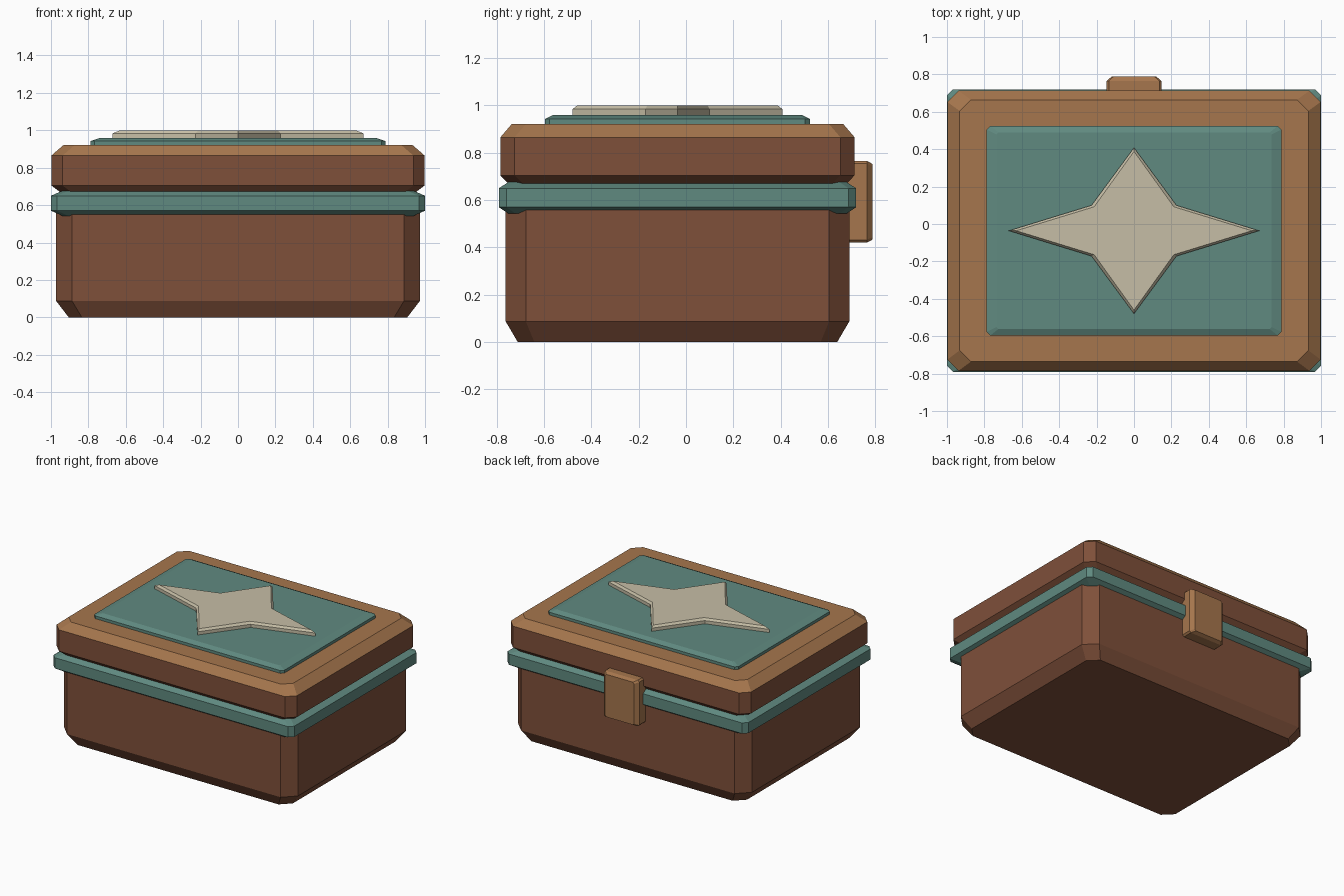
import bpy
import bmesh
from mathutils import Matrix

cube = bpy.data.objects.get("Cube")
if cube:
    bpy.data.objects.remove(cube, do_unlink=True)

BOX_Y = -0.036  # depth centre of the box body


def material(name, rgb):
    mat = bpy.data.materials.new(name)
    mat.use_nodes = True
    color = (*rgb, 1)
    mat.diffuse_color = color
    mat.node_tree.nodes["Principled BSDF"].inputs["Base Color"].default_value = color
    return mat


dark_brown = material("dark brown", (0.212, 0.08, 0.042))
light_brown = material("light brown", (0.381, 0.181, 0.074))
teal = material("teal", (0.117, 0.254, 0.216))
beige = material("beige", (0.565, 0.515, 0.381))


def octagon(hx, hy, cut):
    """Rectangle outline with clipped corners, counter-clockwise."""
    return [(hx, cut - hy), (hx, hy - cut), (hx - cut, hy), (cut - hx, hy),
            (-hx, hy - cut), (-hx, cut - hy), (cut - hx, -hy), (hx - cut, -hy)]


def star(tip_x, tip_y, in_x, in_y):
    """Four-pointed star outline, counter-clockwise."""
    return [(tip_x, 0), (in_x, in_y), (0, tip_y), (-in_x, in_y),
            (-tip_x, 0), (-in_x, -in_y), (0, -tip_y), (in_x, -in_y)]


def loft(name, rings, mats, matrix=Matrix.Translation((0, BOX_Y, 0)), rule=None):
    """Skin a stack of (height, outline) rings and cap both ends."""
    bm = bmesh.new()
    loops = [[bm.verts.new((x, y, z)) for x, y in outline] for z, outline in rings]
    bm.faces.new(reversed(loops[0]))
    bm.faces.new(loops[-1])
    for low, high in zip(loops, loops[1:]):
        for i in range(len(low)):
            j = (i + 1) % len(low)
            bm.faces.new((low[i], low[j], high[j], high[i]))
    bm.transform(matrix)
    bmesh.ops.recalc_face_normals(bm, faces=bm.faces)
    if rule:
        for face in bm.faces:
            face.material_index = rule(face)
    mesh = bpy.data.meshes.new(name)
    bm.to_mesh(mesh)
    bm.free()
    for mat in mats:
        mesh.materials.append(mat)
    obj = bpy.data.objects.new(name, mesh)
    bpy.context.collection.objects.link(obj)
    return obj


# Lower box with chamfered foot and corners
loft("box_base", [
    (0, octagon(0.905, 0.675, 0.07)),
    (0.087, octagon(0.972, 0.726, 0.085)),
    (0.61, octagon(0.972, 0.726, 0.085)),
], [dark_brown])

# Band around the opening
loft("rim_band", [
    (0.543, octagon(0.94, 0.715, 0.03)),
    (0.57, octagon(1, 0.755, 0.032)),
    (0.65, octagon(1, 0.755, 0.032)),
    (0.676, octagon(0.94, 0.715, 0.03)),
], [teal])

# Lid: dark sides, light sloped rim and top
loft("lid", [
    (0.655, octagon(0.932, 0.7, 0.06)),
    (0.705, octagon(0.998, 0.749, 0.06)),
    (0.865, octagon(0.998, 0.749, 0.06)),
    (0.922, octagon(0.932, 0.7, 0.06)),
], [dark_brown, light_brown], rule=lambda f: int(f.normal.z > 0.3))

# Raised panel on the lid
loft("lid_panel", [
    (0.91, octagon(0.788, 0.56, 0.02)),
    (0.943, octagon(0.788, 0.56, 0.02)),
    (0.96, octagon(0.735, 0.525, 0.01)),
], [teal])

# Star ornament
loft("star_ornament", [
    (0.955, star(0.67, 0.444, 0.227, 0.136)),
    (0.984, star(0.67, 0.444, 0.227, 0.136)),
    (1.0, star(0.63, 0.424, 0.213, 0.128)),
], [beige])

# Latch across the lid seam, lofted outwards along +y
loft("back_latch", [
    (0.64, octagon(0.147, 0.173, 0.012)),
    (0.764, octagon(0.147, 0.173, 0.012)),
    (0.788, octagon(0.12, 0.16, 0.01)),
], [light_brown], Matrix.Translation((0, 0, 0.593)) @ Matrix.Rotation(-1.570796, 4, "X"))
